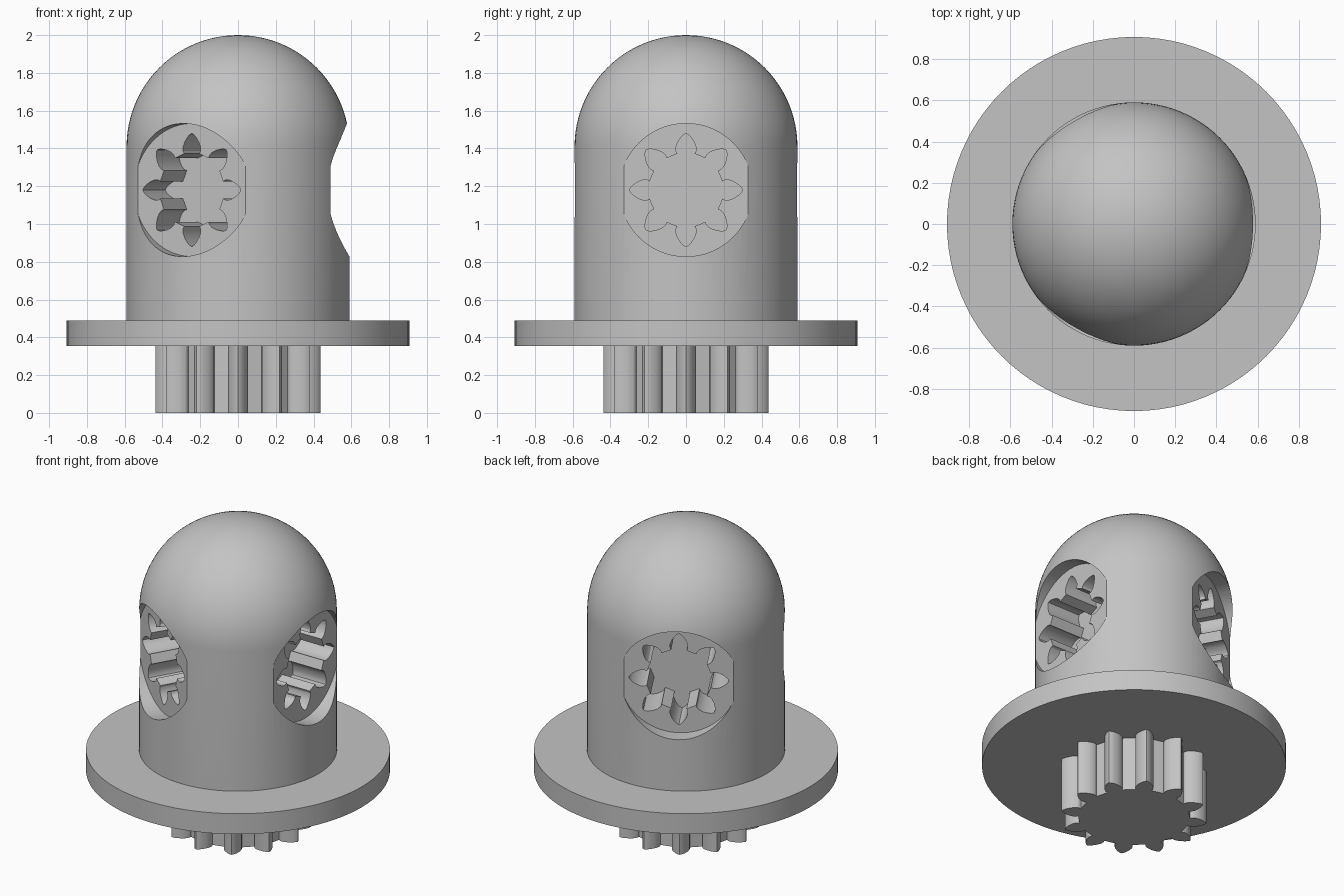
import bpy, bmesh
from math import sin, cos, pi, radians
from mathutils import Matrix, Vector

cube = bpy.data.objects.get("Cube")
if cube:
    bpy.data.objects.remove(cube, do_unlink=True)

grey = bpy.data.materials.new("plain grey")
grey.use_nodes = True
colour = (0.55, 0.55, 0.55, 1)
grey.diffuse_color = colour
grey.node_tree.nodes["Principled BSDF"].inputs["Base Color"].default_value = colour


def finish(name, bm):
    bmesh.ops.remove_doubles(bm, verts=bm.verts, dist=1e-5)
    bmesh.ops.recalc_face_normals(bm, faces=bm.faces)
    mesh = bpy.data.meshes.new(name)
    bm.to_mesh(mesh)
    bm.free()
    mesh.materials.append(grey)
    obj = bpy.data.objects.new(name, mesh)
    bpy.context.collection.objects.link(obj)
    return obj


def prism(name, outline, low, high, matrix=Matrix()):
    """Extrude a flat outline along z, then place it."""
    bm = bmesh.new()
    face = bm.faces.new([bm.verts.new((x, y, low)) for x, y in outline])
    top = bmesh.ops.extrude_face_region(bm, geom=[face])["geom"]
    verts = [v for v in top if isinstance(v, bmesh.types.BMVert)]
    bmesh.ops.translate(bm, verts=verts, vec=(0, 0, high - low))
    bm.transform(matrix)
    return finish(name, bm)


def circle(radius, count=96):
    return [(radius * cos(2 * pi * i / count), radius * sin(2 * pi * i / count))
            for i in range(count)]


def gear(teeth, root):
    """Leaf-shaped teeth: height above root, half width."""
    side = [(0, 0.046), (0.015, 0.053), (0.035, 0.053), (0.06, 0.044),
            (0.085, 0.028), (0.1, 0.014)]
    tooth = [(h, -w) for h, w in side] + [(0.108, 0)] + [(h, w) for h, w in reversed(side)]
    points = []
    for i in range(teeth):
        a = 2 * pi * i / teeth
        for h, w in tooth:
            r = root + h
            points.append((r * cos(a) - w * sin(a), r * sin(a) + w * cos(a)))
    return points


def cut(target, cutter):
    cutter.hide_render = True
    mod = target.modifiers.new("cut", "BOOLEAN")
    mod.operation = "DIFFERENCE"
    mod.solver = "EXACT"
    mod.object = cutter
    bpy.context.view_layer.objects.active = target
    bpy.ops.object.modifier_apply(modifier=mod.name)
    bpy.data.objects.remove(cutter, do_unlink=True)


# Domed body, spun from a half profile
radius, base, shoulder = 0.59, 0.49, 1.41
profile = [(0, base), (radius, base)]
profile += [(radius * cos(a), shoulder + radius * sin(a))
            for a in (pi / 2 * i / 24 for i in range(24))] + [(0, 2)]
bm = bmesh.new()
verts = [bm.verts.new((x, 0, z)) for x, z in profile]
edges = [bm.edges.new(pair) for pair in zip(verts, verts[1:])]
bmesh.ops.spin(bm, geom=verts + edges, axis=(0, 0, 1), cent=(0, 0, 0),
               angle=2 * pi, steps=96, use_merge=True)
body = finish("domed_body", bm)

# Three round flats, each with a gear-shaped socket
for angle in (0, 120, 240):
    turn = (Matrix.Rotation(radians(angle), 4, "Z")
            @ Matrix.Translation((0, 0, 1.18)) @ Matrix.Rotation(pi / 2, 4, "Y"))
    cut(body, prism("flat_cutter", circle(0.352), 0.49, 0.8, turn))
    cut(body, prism("socket_cutter", gear(8, 0.192), 0.25, 0.7, turn))

# Round flange and the gear shaft below it
flange = prism("flange", circle(0.907), 0.355, 0.49)
shaft = prism("gear_shaft", gear(12, 0.33), 0, 0.355)

for obj in (body, flange, shaft):
    bpy.ops.object.select_all(action="DESELECT")
    obj.select_set(True)
    bpy.context.view_layer.objects.active = obj
    bpy.ops.object.shade_smooth_by_angle(angle=radians(25))
